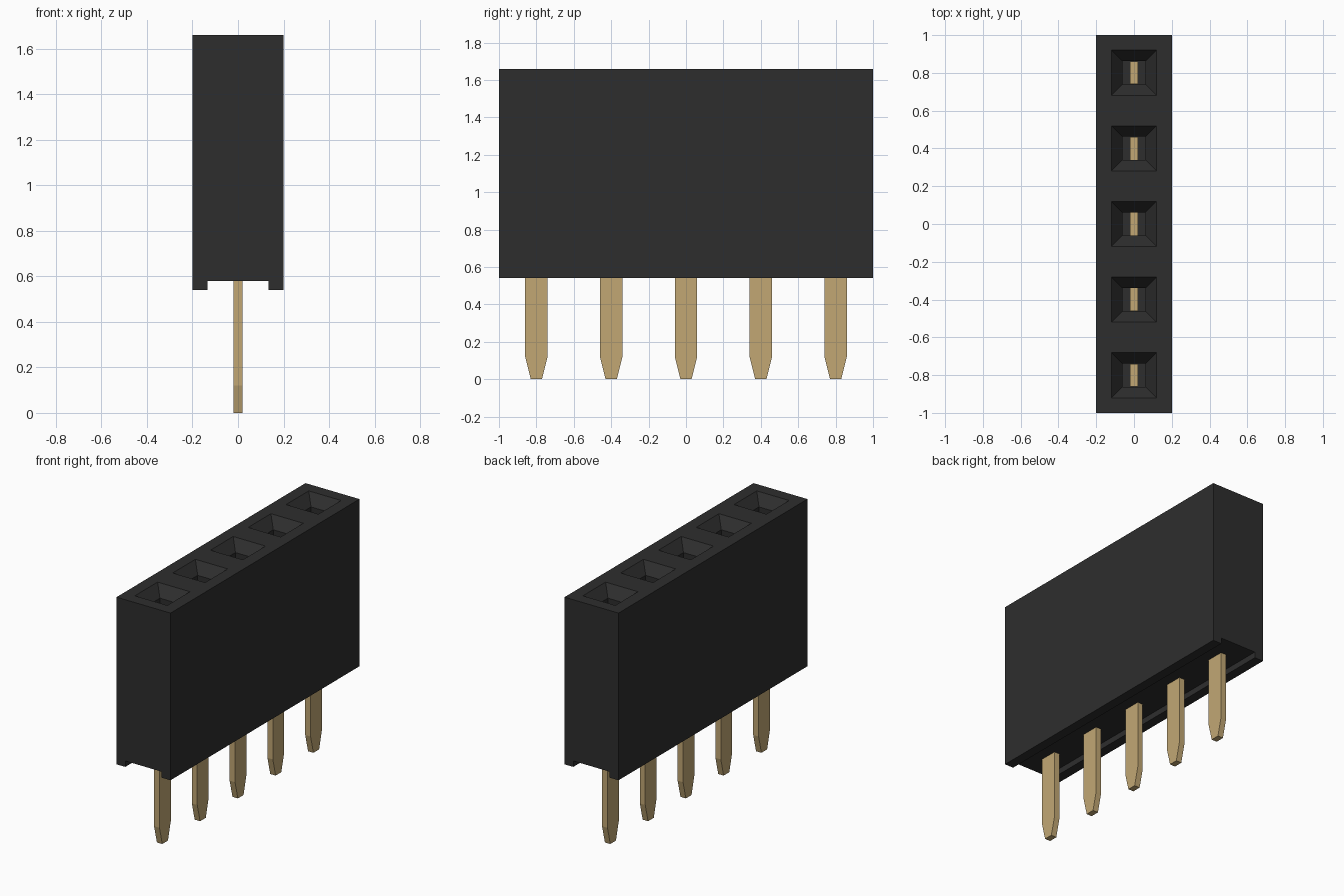
import bpy
import bmesh

cube = bpy.data.objects.get("Cube")
if cube:
    bpy.data.objects.remove(cube, do_unlink=True)


def make_material(name, rgb, roughness):
    mat = bpy.data.materials.new(name)
    mat.use_nodes = True
    mat.diffuse_color = (*rgb, 1)
    bsdf = mat.node_tree.nodes["Principled BSDF"]
    bsdf.inputs["Base Color"].default_value = (*rgb, 1)
    bsdf.inputs["Roughness"].default_value = roughness
    return mat


def make_object(name, bm, mat):
    bmesh.ops.recalc_face_normals(bm, faces=bm.faces)
    mesh = bpy.data.meshes.new(name)
    bm.to_mesh(mesh)
    bm.free()
    mesh.materials.append(mat)
    obj = bpy.data.objects.new(name, mesh)
    bpy.context.collection.objects.link(obj)
    return obj


def add_column(bm, y, sections):
    """Stack rectangular sections (z, half_x, half_y) into a closed column."""
    rings = [[bm.verts.new((sx * hx, y + sy * hy, z))
              for sx, sy in ((-1, -1), (1, -1), (1, 1), (-1, 1))]
             for z, hx, hy in sections]
    for low, high in zip(rings, rings[1:]):
        for i in range(4):
            j = (i + 1) % 4
            bm.faces.new((low[i], low[j], high[j], high[i]))
    bm.faces.new(rings[0][::-1])
    bm.faces.new(rings[-1])


black = make_material("black plastic", (0.027, 0.027, 0.027), 0.6)
gold = make_material("gold metal", (0.54, 0.39, 0.175), 0.5)

BOTTOM, GROOVE, TOP = 0.54, 0.58, 1.66
PITCH = 0.4
rows = [PITCH * i for i in range(-2, 3)]

# Housing: grooved profile extruded along its length
bm = bmesh.new()
half = [(0.2, TOP), (0.2, BOTTOM), (0.135, BOTTOM), (0.135, GROOVE)]
outline = half + [(-x, z) for x, z in reversed(half)]
end = bm.faces.new([bm.verts.new((x, -1, z)) for x, z in outline])
extruded = bmesh.ops.extrude_face_region(bm, geom=[end])["geom"]
bmesh.ops.translate(bm, vec=(0, 2, 0),
                    verts=[v for v in extruded if isinstance(v, bmesh.types.BMVert)])
housing = make_object("housing", bm, black)

# Sockets: funnel mouths leading into square shafts
bm = bmesh.new()
for y in rows:
    add_column(bm, y, [(0.8, 0.062, 0.062), (TOP - 0.07, 0.062, 0.062),
                       (TOP, 0.12, 0.12), (TOP + 0.05, 0.16, 0.16)])
cutter = make_object("socket_cutter", bm, black)
cutter.hide_render = True

cut = housing.modifiers.new("sockets", "BOOLEAN")
cut.operation = "DIFFERENCE"
cut.solver = "EXACT"
cut.object = cutter
bpy.context.view_layer.objects.active = housing
bpy.ops.object.modifier_apply(modifier=cut.name)
bpy.data.objects.remove(cutter, do_unlink=True)

# Pins: flat blades with tapered tips
for number, y in enumerate(rows, 1):
    bm = bmesh.new()
    add_column(bm, y, [(0, 0.02, 0.03), (0.12, 0.02, 0.06), (1.2, 0.02, 0.06)])
    make_object(f"pin_{number}", bm, gold)
